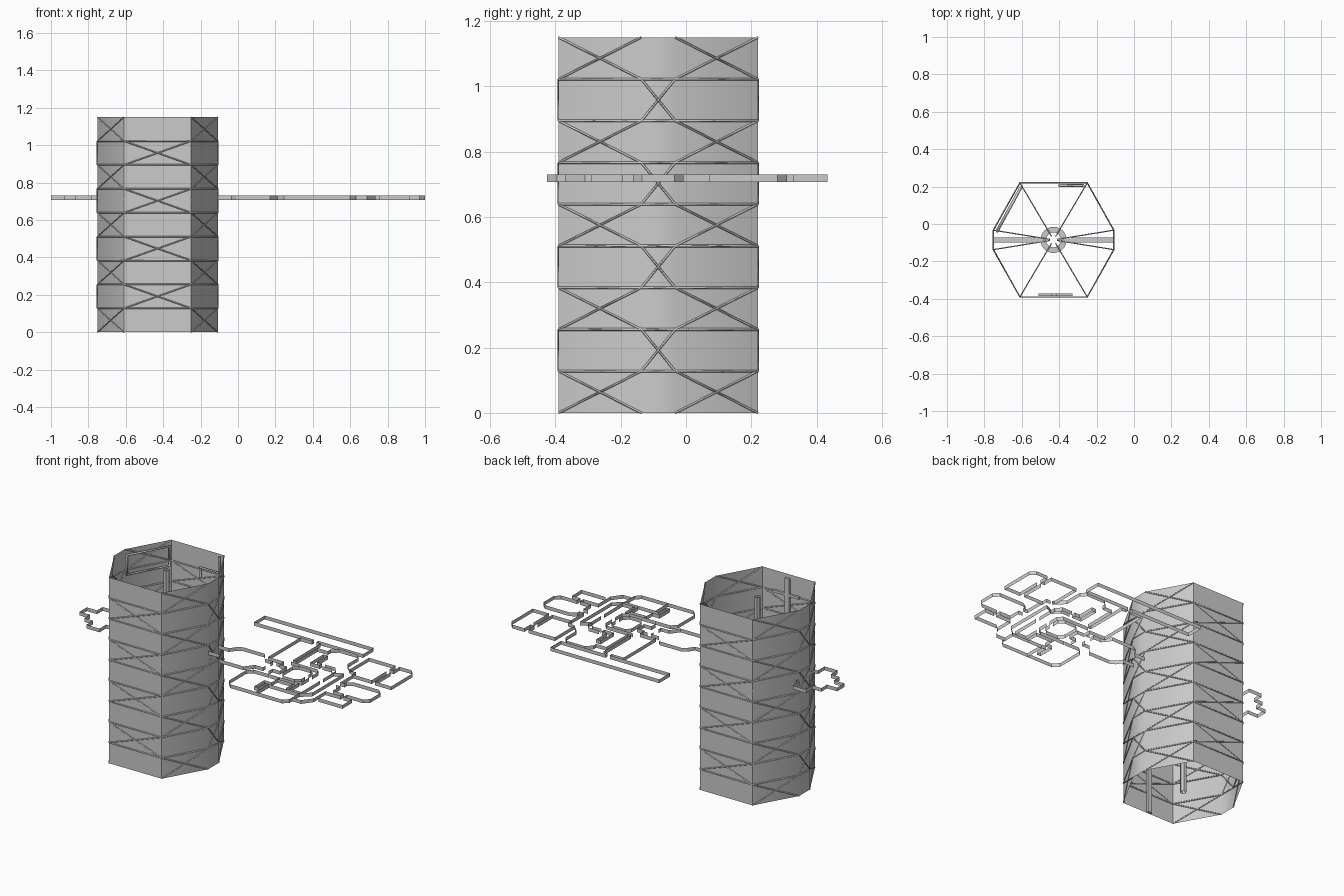
import bpy, bmesh, math
from mathutils import Vector

H = 1.15
CX, CY = -0.43, -0.085
LEVELS = 9
STEP = H / LEVELS
Z0, Z1 = 0.707, 0.73


def make_mesh(name, verts, faces):
    me = bpy.data.meshes.new(name)
    me.from_pydata(verts, [], faces)
    ob = bpy.data.objects.new(name, me)
    bpy.context.collection.objects.link(ob)
    return ob


def ribbon(name, pts, z0=Z0, z1=Z1, closed=False):
    """Thin upright wall following a plan outline."""
    n = len(pts)
    verts = [(x, y, z0) for x, y in pts] + [(x, y, z1) for x, y in pts]
    faces = [(i, (i + 1) % n, n + (i + 1) % n, n + i) for i in range(n if closed else n - 1)]
    return make_mesh(name, verts, faces)


def rods(name, paths, r, cyclic=False):
    cu = bpy.data.curves.new(name, 'CURVE')
    cu.dimensions = '3D'
    cu.bevel_depth = r
    cu.bevel_resolution = 0
    cu.use_fill_caps = True
    for path in paths:
        sp = cu.splines.new('POLY')
        sp.points.add(len(path) - 1)
        for p, co in zip(sp.points, path):
            p.co = (*co, 1)
        sp.use_cyclic_u = cyclic
    ob = bpy.data.objects.new(name, cu)
    bpy.context.collection.objects.link(ob)
    return ob


def box(name, x0, x1, y0, y1, z0, z1):
    bpy.ops.mesh.primitive_cube_add(size=1, location=((x0 + x1) / 2, (y0 + y1) / 2, (z0 + z1) / 2))
    ob = bpy.context.object
    ob.name = name
    ob.scale = (x1 - x0, y1 - y0, z1 - z0)
    return ob


# Tower shell: hexagon with the two side points cut flat
quarter = [(0.18, 0.305), (0.322, 0.052)]
plan = quarter + [(x, -y) for x, y in reversed(quarter)]
plan += [(-x, -y) for x, y in plan]
hexa = [(CX + x, CY + y) for x, y in plan]
shell = ribbon("tower_shell", hexa, 0, H, True)
bpy.context.view_layer.objects.active = shell
shell.select_set(True)
bpy.ops.object.shade_smooth_by_angle(angle=math.radians(35))

# Horizontal hoops between storeys
rods("tower_hoops", [[(x, y, STEP * k) for x, y in hexa] for k in range(1, LEVELS)], 0.004, True)

# Cross bracing: slanted sides on even storeys, flat sides on odd storeys
braces = []
for k in range(LEVELS):
    for i in range(8):
        a, b = hexa[i], hexa[(i + 1) % 8]
        slanted = abs(a[0] - b[0]) > 0.01 and abs(a[1] - b[1]) > 0.01
        if slanted == (k % 2 == 0):
            lo, hi = k * STEP, (k + 1) * STEP
            braces += [[(*a, lo), (*b, hi)], [(*a, hi), (*b, lo)]]
rods("tower_braces", braces, 0.0035)

# Bridge, hub ring, spokes and central post
box("bridge_left", -0.755, CX - 0.06, CY - 0.014, CY + 0.014, 0.7, 0.709)
box("bridge_right", CX + 0.06, -0.108, CY - 0.014, CY + 0.014, 0.7, 0.709)
ring_v, ring_f = [], []
N = 24
for i in range(N):
    a = 2 * math.pi * i / N
    ring_v += [(CX + r * math.cos(a), CY + r * math.sin(a), 0.708) for r in (0.04, 0.07)]
    j = (i + 1) % N
    ring_f.append((2 * i, 2 * i + 1, 2 * j + 1, 2 * j))
make_mesh("hub_ring", ring_v, ring_f)
rods("hub_spokes", [[(CX + (x - CX) * 0.06, CY + (y - CY) * 0.06, 0.708), (x, y, 0.708)] for x, y in hexa], 0.003)
post = [(CX + 0.018 * math.cos(math.pi * i / 3), CY + 0.018 * math.sin(math.pi * i / 3)) for i in range(6)]
ribbon("central_post", post, 0, H - 0.02, True)

# Inner wall column and frames
box("inner_front_column", -0.445, -0.415, -0.385, -0.372, 0, H - 0.02)
box("inner_front_bar", -0.51, -0.33, -0.385, -0.372, 1.02, 1.035)
p, q = Vector((-0.733, -0.04)), Vector((-0.605, 0.195))
rods("inner_left_frame", [[(*p, 1.0), (*q, 1.0), (*q, 1.12), (*p, 1.12)]], 0.008, True)
rods("inner_back_frame", [[(-0.27, 0.205, 1.14), (-0.27, 0.205, 1.04),
                           (-0.4, 0.205, 1.04), (-0.4, 0.205, 0.98)]], 0.008)

# West annex, upper half mirrored to the lower half
half = [(-0.755, -0.035), (-0.755, 0.005), (-0.78, 0.005), (-0.78, 0.07), (-0.87, 0.07),
        (-0.87, 0.005), (-0.93, 0.005), (-0.93, -0.05), (-1.0, -0.05)]
ribbon("west_annex", half + [(x, 2 * CY - y) for x, y in reversed(half)])

# Entry hall, mirrored
half = [(-0.11, -0.037), (-0.035, -0.037), (-0.01, 0.0), (0.02, 0.018), (0.17, 0.018),
        (0.21, -0.035), (0.265, -0.035), (0.265, -0.06)]
for name, s in (("entry_wall_upper", 1), ("entry_wall_lower", -1)):
    ribbon(name, [(x, y if s > 0 else 2 * CY - y) for x, y in half])

# North long hall
ribbon("north_hall", [(0.29, 0.33), (-0.12, 0.33), (-0.12, 0.433), (0.625, 0.433), (0.625, 0.33), (0.32, 0.33)])

# North rooms
ribbon("northwest_room_a", [(0.29, 0.33), (0.29, 0.31), (0.21, 0.31), (0.21, -0.005), (0.32, -0.005), (0.32, -0.04), (0.29, -0.04)])
ribbon("northwest_room_b", [(0.32, 0.33), (0.32, 0.31), (0.348, 0.31), (0.348, 0.04), (0.37, 0.04), (0.37, 0.25), (0.44, 0.25),
                            (0.44, 0.275), (0.475, 0.31), (0.6, 0.31), (0.63, 0.28), (0.63, 0.17), (0.69, 0.11)])
ribbon("north_closet", [(0.445, 0.2), (0.475, 0.2), (0.475, 0.095), (0.51, 0.095), (0.51, 0.07), (0.445, 0.07)], closed=True)
ribbon("northeast_room", [(0.69, 0.12), (0.68, 0.12), (0.68, 0.31), (0.863, 0.31), (0.863, 0.25), (0.89, 0.25),
                          (0.89, 0.31), (0.97, 0.31), (1.0, 0.28), (1.0, 0.07), (0.89, 0.07), (0.89, 0.22)])
ribbon("northeast_wall", [(0.863, 0.22), (0.863, 0.075), (0.73, 0.075), (0.73, 0.11), (0.7, 0.11)])

# Central chamber and surrounding corridors
ribbon("central_chamber", [(0.53, -0.07), (0.53, -0.03), (0.5, -0.005), (0.42, -0.005), (0.395, -0.03), (0.395, -0.13),
                           (0.42, -0.163), (0.5, -0.163), (0.53, -0.135), (0.53, -0.1)])
ribbon("corridor_upper", [(0.35, 0.018), (0.53, 0.018), (0.555, -0.005), (0.555, -0.07)])
ribbon("corridor_lower", [(0.35, -0.19), (0.52, -0.19), (0.555, -0.165), (0.555, -0.1)])
ribbon("corridor_inner", [(0.53, 0.095), (0.6, 0.095), (0.625, 0.06), (0.63, 0.06), (0.63, -0.07)])
ribbon("corridor_outer", [(0.53, 0.07), (0.59, 0.07), (0.625, 0.03), (0.685, 0.06), (0.685, -0.25), (0.63, -0.3)])
ribbon("corridor_lower_east", [(0.63, -0.1), (0.63, -0.28), (0.55, -0.28), (0.55, -0.19)])
ribbon("corridor_west", [(0.32, -0.05), (0.37, -0.05), (0.37, -0.12), (0.32, -0.12), (0.32, -0.16)])

# East rooms
ribbon("east_hall", [(0.735, 0.075), (0.735, -0.05), (0.765, -0.05), (0.765, -0.03), (0.8, -0.007), (0.97, -0.007), (1.0, -0.035),
                     (1.0, -0.135), (0.97, -0.163), (0.86, -0.163), (0.86, -0.195), (0.918, -0.195), (0.918, -0.29), (0.755, -0.29)])
ribbon("east_side_room", [(0.735, -0.09), (0.765, -0.09), (0.765, -0.163), (0.84, -0.163), (0.84, -0.195), (0.735, -0.195),
                          (0.735, -0.31), (0.69, -0.37), (0.63, -0.37)])

# South rooms
ribbon("south_hall", [(0.345, -0.19), (0.24, -0.19), (0.21, -0.22), (0.21, -0.39), (0.245, -0.425), (0.6, -0.425), (0.63, -0.395),
                      (0.63, -0.3), (0.42, -0.3), (0.42, -0.425)])
ribbon("south_closet", [(0.42, -0.21), (0.42, -0.27), (0.37, -0.27), (0.37, -0.37), (0.395, -0.37), (0.395, -0.295), (0.42, -0.295)])
ribbon("south_partition", [(0.42, -0.195), (0.42, -0.215), (0.53, -0.215), (0.53, -0.29)])
